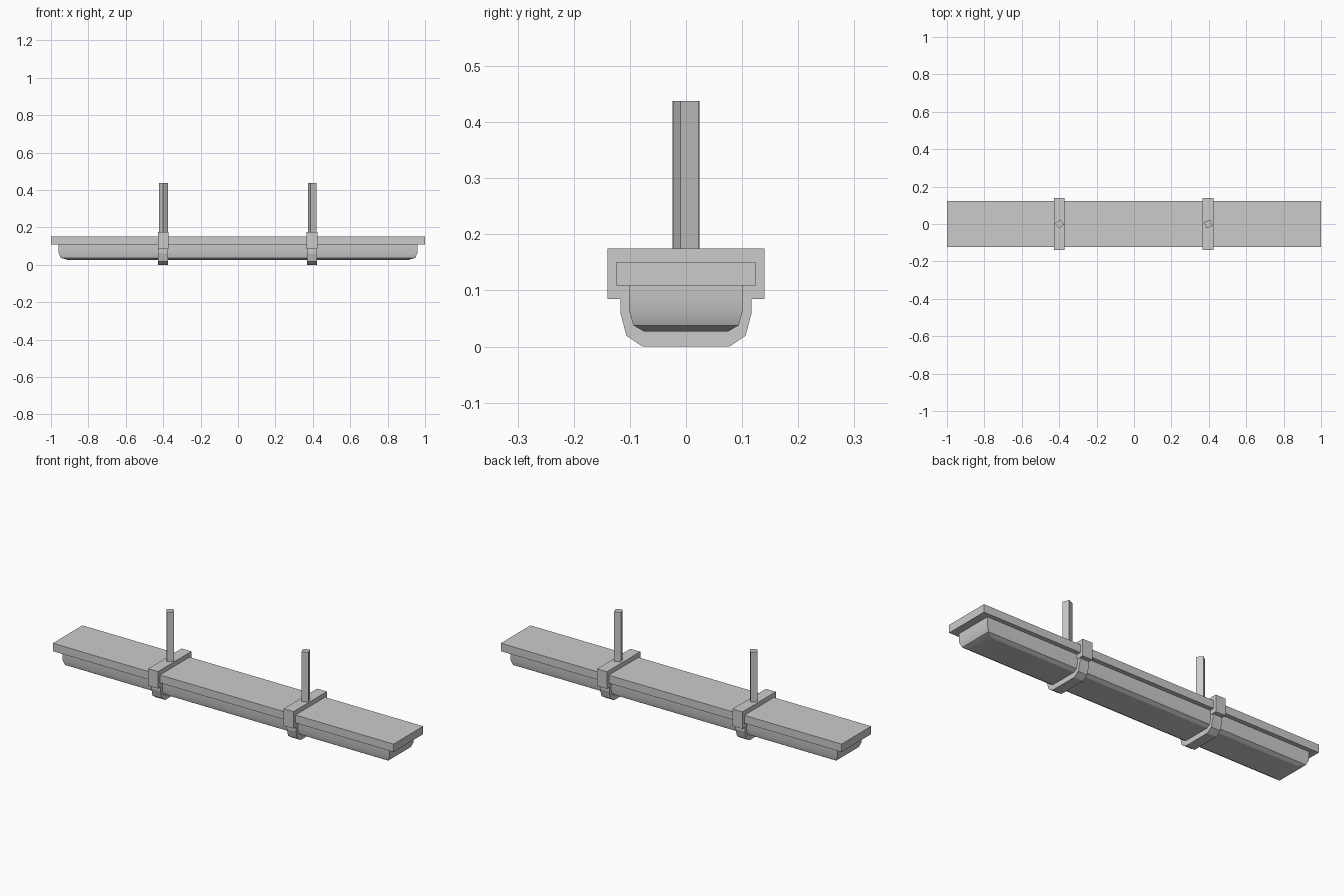
import bpy, bmesh, math

if "Cube" in bpy.data.objects:
    bpy.data.objects.remove(bpy.data.objects["Cube"])


def make_object(name, bm):
    bmesh.ops.recalc_face_normals(bm, faces=bm.faces[:])
    mesh = bpy.data.meshes.new(name)
    bm.to_mesh(mesh)
    bm.free()
    obj = bpy.data.objects.new(name, mesh)
    bpy.context.collection.objects.link(obj)
    return obj


def loft(name, rings):
    """Bridge equal-length closed rings of points and cap both ends."""
    bm = bmesh.new()
    loops = [[bm.verts.new(p) for p in ring] for ring in rings]
    n = len(loops[0])
    for a, b in zip(loops, loops[1:]):
        for i in range(n):
            j = (i + 1) % n
            bm.faces.new((a[i], a[j], b[j], b[i]))
    bm.faces.new(loops[0])
    bm.faces.new(loops[-1])
    return make_object(name, bm)


def rect(hx, hy, z, cx=0):
    return [(cx - hx, -hy, z), (cx + hx, -hy, z), (cx + hx, hy, z), (cx - hx, hy, z)]


def diamond(cx, r, angle, z):
    return [(cx + r * math.cos(angle + k * math.pi / 2),
             r * math.sin(angle + k * math.pi / 2), z) for k in range(4)]


# Top housing plate
loft("top_plate", [rect(1.0, 0.124, 0.109), rect(1.0, 0.124, 0.151)])

# Tapered lower tray with softly shaded sides
tray = loft("lower_tray", [
    rect(0.913, 0.075, 0.027),
    rect(0.948, 0.094, 0.038),
    rect(0.96, 0.101, 0.064),
    rect(0.96, 0.101, 0.112),
])
bpy.context.view_layer.objects.active = tray
tray.select_set(True)
bpy.ops.object.shade_smooth_by_angle(angle=math.radians(30))

# Half outline of the strap that wraps under the tray
half = [(0.077, 0.0), (0.106, 0.019), (0.117, 0.06), (0.117, 0.09)]
outline = half + [(-y, z) for y, z in reversed(half)]

for side, cx, turn in (("left", -0.4, -7), ("right", 0.395, -24)):
    # Clamp block around the plate
    loft(side + "_clamp", [rect(0.029, 0.14, 0.085, cx), rect(0.029, 0.14, 0.175, cx)])
    # Strap below the clamp
    loft(side + "_strap", [[(cx + dx, y, z) for y, z in outline] for dx in (-0.027, 0.027)])
    # Square hanger rod, turned on its axis
    loft(side + "_hanger_rod", [diamond(cx + 0.002, 0.0245, math.radians(turn), z)
                                for z in (0.172, 0.438)])
